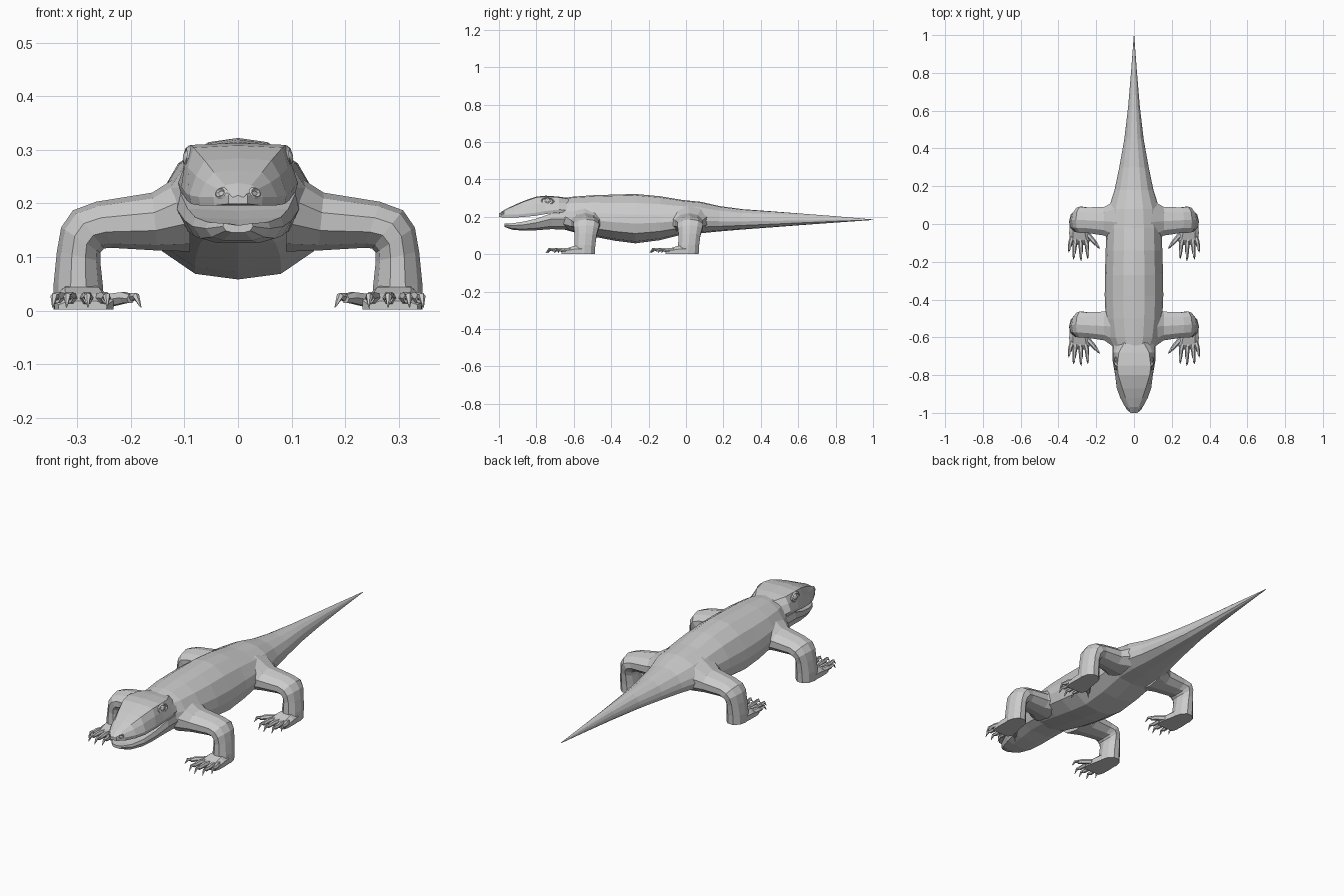
import bpy, bmesh, math
from mathutils import Vector, Matrix

cube = bpy.data.objects.get("Cube")
if cube:
    bpy.data.objects.remove(cube, do_unlink=True)

GREY = (0.6, 0.6, 0.6, 1)
skin = bpy.data.materials.new("grey skin")
skin.use_nodes = True
skin.diffuse_color = GREY
skin.node_tree.nodes["Principled BSDF"].inputs["Base Color"].default_value = GREY


def finish(name, bm, mirror=False):
    bmesh.ops.recalc_face_normals(bm, faces=bm.faces)
    mesh = bpy.data.meshes.new(name)
    bm.to_mesh(mesh)
    bm.free()
    mesh.materials.append(skin)
    ob = bpy.data.objects.new(name, mesh)
    bpy.context.collection.objects.link(ob)
    if mirror:
        ob.modifiers.new("Mirror", 'MIRROR').use_mirror_merge = False
    return ob


def loft(bm, rings):
    """Skin a list of equal-length point rings and cap both ends."""
    loops = [[bm.verts.new(p) for p in ring] for ring in rings]
    n = len(loops[0])
    for a, b in zip(loops, loops[1:]):
        for i in range(n):
            j = (i + 1) % n
            bm.faces.new((a[i], a[j], b[j], b[i]))
    bm.faces.new(loops[0])
    bm.faces.new(loops[-1])


def section(y, half):
    """Closed symmetric ring from right-hand points (first and last on x = 0)."""
    return [(x, y, z) for x, z in half] + [(-x, y, z) for x, z in half[-2:0:-1]]


def tube(bm, path, radii, sides=6):
    pts = [Vector(p) for p in path]
    rings = []
    for i, p in enumerate(pts):
        d = pts[min(i + 1, len(pts) - 1)] - pts[max(i - 1, 0)]
        q = d.to_track_quat('Z', 'Y')
        angles = [math.tau * k / sides for k in range(sides)]
        rings.append([p + q @ Vector((math.cos(a), math.sin(a), 0)) * radii[i]
                      for a in angles])
    loft(bm, rings)


# Body and tail: y, half width, top, bottom
trunk = [(-.68, .1, .297, .14), (-.6, .135, .308, .118), (-.5, .15, .315, .095),
         (-.38, .155, .319, .072), (-.27, .154, .322, .058), (-.14, .15, .31, .075),
         (-.02, .146, .29, .105), (.08, .135, .28, .112), (.18, .103, .257, .122),
         (.3, .078, .241, .132), (.45, .051, .23, .143), (.62, .031, .217, .156),
         (.8, .016, .203, .169), (1, .001, .186, .183)]
outline = [(0, 1), (.36, .97), (.72, .82), (.94, .58), (1, .4), (.92, .2), (.52, .04), (0, 0)]
bm = bmesh.new()
loft(bm, [section(y, [(w * u, b + (t - b) * v) for u, v in outline])
          for y, w, t, b in trunk])
finish("body_and_tail", bm)

# Upper head: y, half width, crown half width, top, lip
skull = [(-1, .018, .01, .215, .199), (-.97, .046, .025, .238, .196),
         (-.92, .073, .045, .262, .196), (-.87, .091, .062, .284, .199),
         (-.8, .1, .083, .308, .206), (-.75, .106, .089, .313, .215),
         (-.68, .112, .08, .308, .222), (-.6, .1, .035, .295, .22)]
bm = bmesh.new()
loft(bm, [section(y, [(0, t), (c, t - .004), ((c + w) / 2 + .002, (t + l) / 2 + .01),
                      (w, l + .016), (w * .96, l), (0, l)])
          for y, w, c, t, l in skull])
finish("upper_head", bm)

# Lower jaw: y, half width, top, bottom
jaw = [(-.97, .028, .163, .146), (-.93, .06, .165, .131), (-.87, .085, .174, .126),
       (-.8, .1, .19, .128), (-.72, .114, .218, .134), (-.6, .115, .222, .13)]
bm = bmesh.new()
loft(bm, [section(y, [(0, t - .004), (w * .94, t), (w, t - (t - b) * .35),
                      (w * .82, b + (t - b) * .18), (w * .45, b), (0, b)])
          for y, w, t, b in jaw])
finish("lower_jaw", bm)


def oval_ring(name, centre, facing, long, tall, thick):
    """Low-poly raised rim around an eye or nostril."""
    q = Vector(facing).to_track_quat('Z', 'Y')
    bm = bmesh.new()
    rings = []
    for i in range(10):
        a = math.tau * i / 10
        ring = []
        for k in range(4):
            b = math.tau * k / 4
            s = thick * math.cos(b)
            p = Vector(((long + s) * math.cos(a), (tall + s) * math.sin(a),
                        thick * math.sin(b)))
            ring.append(Vector(centre) + q @ p)
        rings.append([bm.verts.new(p) for p in ring])
    for i in range(10):
        r, s = rings[i], rings[(i + 1) % 10]
        for k in range(4):
            m = (k + 1) % 4
            bm.faces.new((r[k], r[m], s[m], s[k]))
    return finish(name, bm, True)


# Eyes and nostrils
oval_ring("eyelids", (.093, -.74, .284), (1, -.1, .1), .032, .019, .006)
oval_ring("nostrils", (.031, -.982, .219), (.65, -.7, .3), .011, .008, .004)
bm = bmesh.new()
bmesh.ops.create_icosphere(bm, subdivisions=2, radius=.018,
                           matrix=Matrix.Translation((.086, -.74, .284)))
finish("eyes", bm, True)

# Leg: outer point, inner point (x, z), front y, back y
limb = [((.09, .265), (.09, .11), -.67, -.42), ((.16, .22), (.15, .112), -.62, -.46),
        ((.265, .203), (.235, .117), -.605, -.464), ((.308, .187), (.25, .116), -.605, -.46),
        ((.33, .155), (.257, .108), -.602, -.466), ((.338, .11), (.257, .092), -.598, -.475),
        ((.344, .05), (.252, .045), -.6, -.482), ((.344, .002), (.25, .002), -.605, -.484)]
# Toes: knuckle x, end x, end y, claw tip x, claw tip y
toes = [(.225, .2, -.665, .181, -.685), (.252, .246, -.705, .244, -.74),
        (.282, .281, -.715, .28, -.75), (.311, .317, -.71, .32, -.742),
        (.332, .34, -.675, .346, -.705)]
# Foot pad: y, inner x, outer x, height
pad = [(-.53, .255, .34, .05), (-.6, .24, .343, .044), (-.64, .232, .342, .031),
       (-.665, .245, .335, .018)]

for place, shift in (("front", 0), ("hind", .555)):
    bm = bmesh.new()
    rings = []
    for (ox, oz), (ix, iz), y0, y1 in limb:
        ring = []
        for k in range(10):
            a = math.tau * k / 10
            c, s = .5 + .5 * math.cos(a), math.sin(a)
            ring.append((ix + (ox - ix) * c, shift + (y0 + y1) / 2 + (y1 - y0) / 2 * s,
                         iz + (oz - iz) * c))
        rings.append(ring)
    loft(bm, rings)
    finish(place + "_legs", bm, True)

    bm = bmesh.new()
    loft(bm, [[(a, y + shift, .002), (b, y + shift, .002), (b, y + shift, h * .6),
               (b - .02, y + shift, h), (a + .02, y + shift, h), (a, y + shift, h * .6)]
              for y, a, b, h in pad])
    finish(place + "_feet", bm, True)

    toe_bm, claw_bm = bmesh.new(), bmesh.new()
    for kx, ex, ey, cx, cy in toes:
        y = ey + shift
        root = (kx * .7 + .295 * .3, -.61 + shift, .018)
        knuckle = ((kx + ex) / 2, (y - .63 + shift) / 2, .024)
        tube(toe_bm, [root, knuckle, (ex, y, .022)], [.014, .012, .009])
        tip_y = cy + shift
        tube(claw_bm, [(ex, y + .008, .024), ((ex + cx) / 2, (y + tip_y) / 2, .027),
                       (cx, tip_y, .006)], [.009, .007, .001], 5)
    finish(place + "_toes", toe_bm, True)
    finish(place + "_claws", claw_bm, True)
